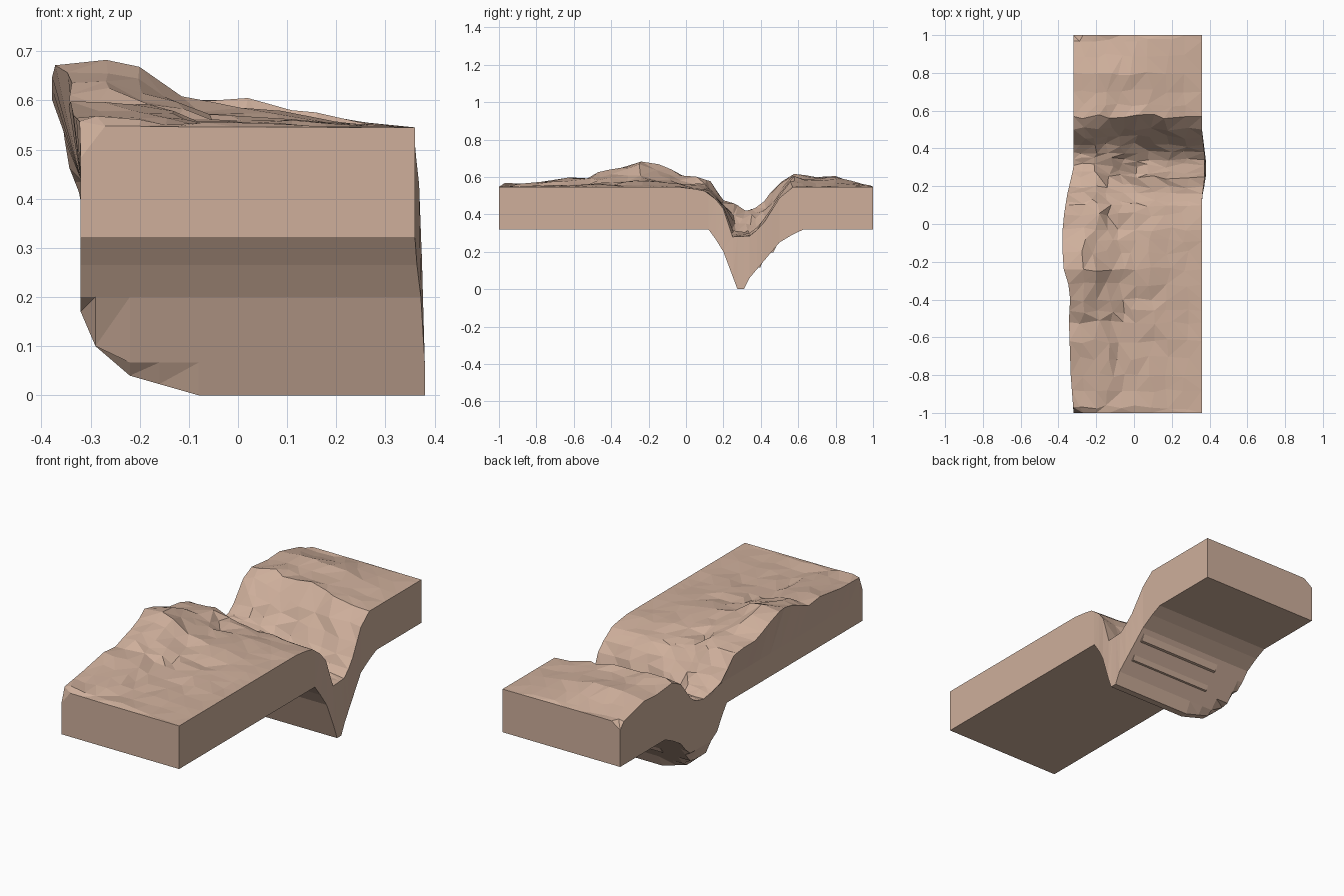
import bpy, bmesh, random

if "Cube" in bpy.data.objects:
    bpy.data.objects.remove(bpy.data.objects["Cube"])
random.seed(4)


def lerp_table(table, t):
    """Piecewise linear lookup in a list of (position, value)."""
    if t <= table[0][0]:
        return table[0][1]
    for (a, va), (b, vb) in zip(table, table[1:]):
        if t <= b:
            return va + (vb - va) * (t - a) / (b - a)
    return table[-1][1]


# Profiles along the length (y, value)
CREST = [(-1, .548), (-.98, .565), (-.8, .58), (-.62, .61), (-.52, .60), (-.4, .65),
         (-.24, .70), (-.15, .675), (-.04, .62), (.06, .612), (.12, .59), (.2, .475),
         (.31, .43), (.4, .45), (.5, .575), (.57, .622), (.7, .605), (.8, .613), (1, .548)]
RIGHT_TOP = [(0, .545), (.1, .525), (.16, .48), (.2, .43), (.25, .28), (.35, .285),
             (.42, .36), (.47, .44), (.52, .52), (.57, .545)]
UNDERSIDE = [(.12, .32), (.16, .265), (.2, .2), (.275, 0), (.31, 0), (.34, .06),
             (.42, .155), (.5, .25), (.6, .31), (.63, .32)]
LEFT_EDGE = [(-1, -.32), (-.8, -.335), (-.5, -.345), (-.36, -.335), (-.22, -.378),
             (0, -.378), (.15, -.355), (.3, -.32)]

# Profiles across the width (x, value)
RIDGE = [(-.38, .85), (-.31, 1), (-.21, .84), (-.12, .42), (-.05, .28), (.03, .25),
         (.12, .16), (.2, .08), (.28, .02), (.36, 0)]
BROAD = [(-.32, .75), (-.22, 1), (-.1, .8), (.03, .72), (.15, .45), (.28, .08), (.36, 0)]
GULLY = [(-.38, .9), (-.2, 1), (-.1, .6), (0, .2), (.36, 0)]
KEEL_LIMIT = [(-.32, .17), (-.29, .10), (-.22, .04), (-.08, 0)]

TOP_X = [-.27, -.2, -.13, -.07, 0, .09, .18, .27]
BOTTOM_X = [.33, -.08, -.16, -.22, -.29]
STATIONS = [-1, -.97, -.88, -.8, -.71, -.62, -.52, -.46, -.4, -.32, -.24, -.15, -.09, -.03,
            .05, .1, .12, .16, .2, .25, .275, .31, .34, .38, .42, .46, .5, .57, .63, .7,
            .8, .89, .97, 1]


def top_z(x, y):
    shape = BROAD if y > .5 else GULLY if y > .17 else RIDGE
    low = lerp_table(RIGHT_TOP, y)
    return low + (lerp_table(CREST, y) - low) * lerp_table(shape, x)


def bottom_z(x, y):
    return max(lerp_table(UNDERSIDE, y), min(lerp_table(KEEL_LIMIT, x), .32))


def section(y):
    """Closed cross-section: rough top, straight right side, keel, left bank."""
    end = abs(y) == 1
    xl = lerp_table(LEFT_EDGE, y)
    zl = top_z(xl, y) - (.065 if y == -1 else .035 if y == 1 else .008)
    pts = [(xl, y, zl)]
    for x in TOP_X:
        j = 0 if end else 1
        rough = .4 if x > .15 else 1
        z = top_z(x, y) + j * rough * random.uniform(-.014, .006)
        pts.append((x + j * random.uniform(-.022, .022),
                    y + j * random.uniform(-.012, .012), z))
    bulge = lerp_table([(.14, 0), (.24, .014), (.36, .014), (.5, 0)], y)
    pts.append((.36 + bulge, y, lerp_table(RIGHT_TOP, y)))
    keel = lerp_table([(.14, 0), (.24, .02), (.34, .02), (.5, 0)], y)
    pts.append((.36 + keel, y, bottom_z(.36, y)))
    pts += [(x, y, bottom_z(x, y)) for x in BOTTOM_X]
    pts.append((-.32, y, bottom_z(-.32, y)))
    pts.append((-.32, y, min(.44, zl - .03)))
    return pts


# Ground slab with ridge, gully and keel, lofted through the sections
bm = bmesh.new()
rings = [[bm.verts.new(p) for p in section(y)] for y in STATIONS]
for a, b in zip(rings, rings[1:]):
    n = len(a)
    for i in range(n):
        k = (i + 1) % n
        bm.faces.new((a[i], a[k], b[k], b[i]))
bm.faces.new(rings[0])
bm.faces.new(rings[-1])
# Facet the rough quads into triangles
bmesh.ops.triangulate(bm, faces=bm.faces[:])
bmesh.ops.recalc_face_normals(bm, faces=bm.faces[:])
mesh = bpy.data.meshes.new("ground_slab")
bm.to_mesh(mesh)
bm.free()
slab = bpy.data.objects.new("ground_slab", mesh)
bpy.context.collection.objects.link(slab)

# Single clay colour
clay = bpy.data.materials.new("pale_clay")
clay.diffuse_color = (.62, .43, .33, 1)
clay.use_nodes = True
clay.node_tree.nodes["Principled BSDF"].inputs["Base Color"].default_value = clay.diffuse_color
mesh.materials.append(clay)


# Ledges on the back slope of the keel
def ledge(name, y, z):
    bm = bmesh.new()
    prof = [(y - .07, z), (y + .012, z + .012), (y + .03, z + .05), (y - .03, z + .05)]
    ends = [[bm.verts.new((x, py, pz)) for py, pz in prof] for x in (-.14, .34)]
    for i in range(4):
        k = (i + 1) % 4
        bm.faces.new((ends[0][i], ends[0][k], ends[1][k], ends[1][i]))
    bm.faces.new(ends[0])
    bm.faces.new(ends[1])
    bmesh.ops.recalc_face_normals(bm, faces=bm.faces[:])
    me = bpy.data.meshes.new(name)
    bm.to_mesh(me)
    bm.free()
    me.materials.append(clay)
    bpy.context.collection.objects.link(bpy.data.objects.new(name, me))


ledge("lower_ledge", .385, .105)
ledge("upper_ledge", .455, .185)
